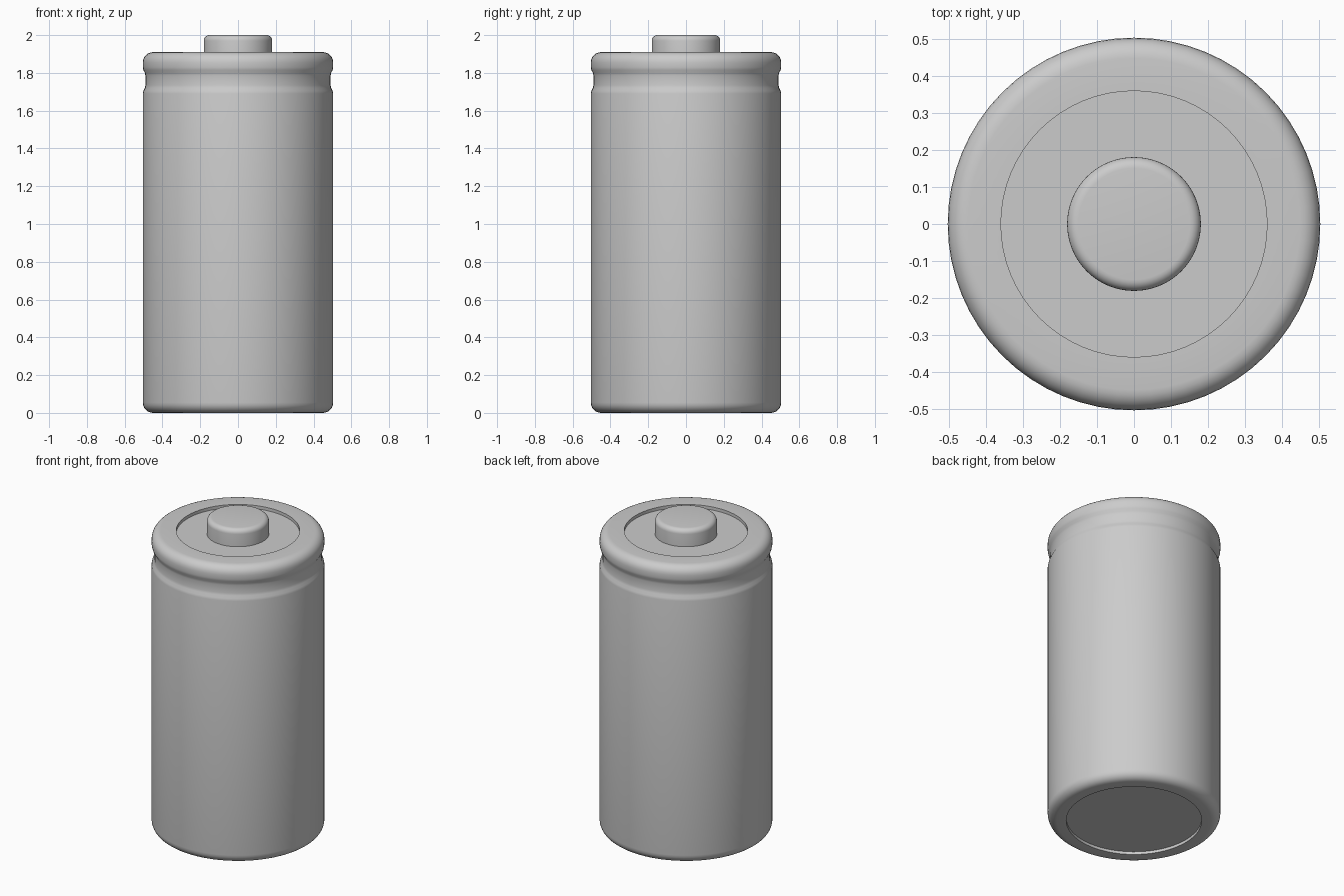
import bpy, bmesh, math

cube = bpy.data.objects.get("Cube")
if cube:
    bpy.data.objects.remove(cube, do_unlink=True)

SEGMENTS = 64

grey = bpy.data.materials.new("plain grey")
grey.use_nodes = True
colour = (0.6, 0.6, 0.6, 1)
grey.diffuse_color = colour
grey.node_tree.nodes["Principled BSDF"].inputs["Base Color"].default_value = colour


def arc(r, z, radius, start, end, steps=6):
    """Points of a rounded corner around (r, z), angles in degrees."""
    angles = [math.radians(start + (end - start) * i / steps) for i in range(steps + 1)]
    return [(r + radius * math.cos(a), z + radius * math.sin(a)) for a in angles]


def lathe(name, profile):
    """Spin an (r, z) profile around the z axis into a smooth solid."""
    bm = bmesh.new()
    verts = [bm.verts.new((r, 0, z)) for r, z in profile]
    edges = [bm.edges.new(pair) for pair in zip(verts, verts[1:])]
    bmesh.ops.spin(bm, geom=verts + edges, cent=(0, 0, 0), axis=(0, 0, 1),
                   angle=math.tau, steps=SEGMENTS, use_duplicate=False)
    bmesh.ops.remove_doubles(bm, verts=bm.verts, dist=0.0001)
    bmesh.ops.recalc_face_normals(bm, faces=bm.faces)
    mesh = bpy.data.meshes.new(name)
    bm.to_mesh(mesh)
    bm.free()
    mesh.materials.append(grey)
    obj = bpy.data.objects.new(name, mesh)
    bpy.context.collection.objects.link(obj)
    bpy.ops.object.select_all(action="DESELECT")
    obj.select_set(True)
    bpy.context.view_layer.objects.active = obj
    bpy.ops.object.shade_smooth_by_angle(angle=math.radians(35))
    return obj


# Casing: recessed base, straight wall, crimped groove, rounded rim, recessed top
R = 0.504
casing = [(0, 0.018), (0.395, 0.018), (0.395, 0)]
casing += arc(R - 0.055, 0.055, 0.055, -90, 0)
casing += [(R, 1.69), (R - 0.003, 1.705), (R - 0.011, 1.72), (R - 0.014, 1.735),
           (R - 0.014, 1.785), (R - 0.011, 1.80), (R - 0.003, 1.815), (R, 1.83)]
casing += arc(R - 0.055, 1.855, 0.055, 0, 90)
casing += [(0.36, 1.91), (0.36, 1.89), (0, 1.89)]
lathe("casing", casing)

# Raised contact on top
button = [(0, 1.88), (0.181, 1.88)] + arc(0.151, 1.97, 0.03, 0, 90) + [(0, 2.0)]
lathe("top_contact", button)
